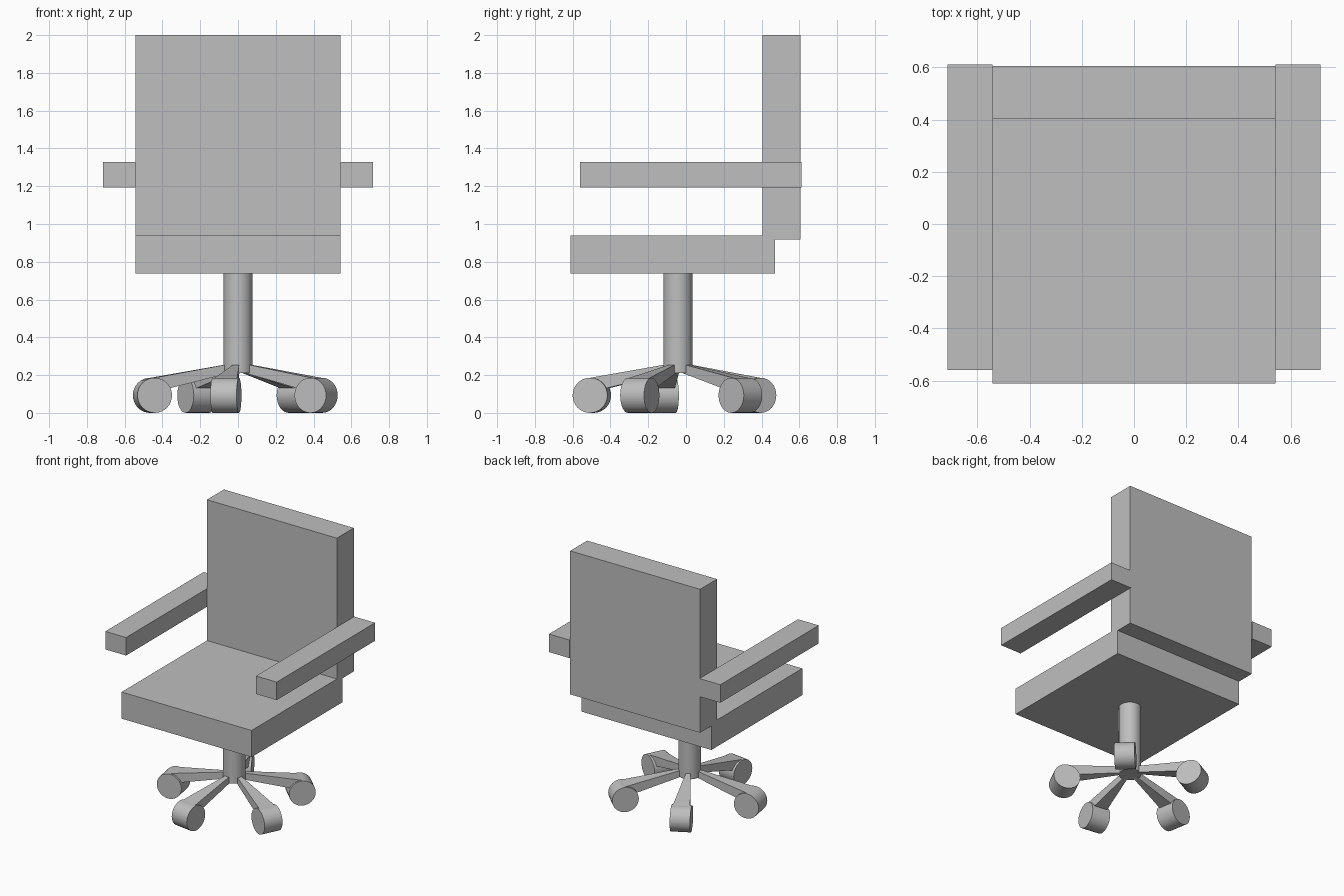
import bpy, bmesh, math
from mathutils import Vector, Matrix

default = bpy.data.objects.get("Cube")
if default:
    bpy.data.objects.remove(default, do_unlink=True)

grey = bpy.data.materials.new("plain grey")
grey.use_nodes = True
colour = (0.52, 0.52, 0.52, 1)
grey.diffuse_color = colour
grey.node_tree.nodes["Principled BSDF"].inputs["Base Color"].default_value = colour

HUB = Vector((0, -0.043, 0))
REACH = 0.46        # hub to caster centre
WHEEL_R = 0.093


def finish(name, bm, smooth=False):
    bmesh.ops.recalc_face_normals(bm, faces=bm.faces)
    mesh = bpy.data.meshes.new(name)
    bm.to_mesh(mesh)
    bm.free()
    mesh.materials.append(grey)
    obj = bpy.data.objects.new(name, mesh)
    bpy.context.collection.objects.link(obj)
    if smooth:
        bpy.ops.object.select_all(action="DESELECT")
        obj.select_set(True)
        bpy.context.view_layer.objects.active = obj
        bpy.ops.object.shade_smooth_by_angle(angle=math.radians(40))
    return obj


def box(name, low, high):
    low, high = Vector(low), Vector(high)
    bm = bmesh.new()
    bmesh.ops.create_cube(bm, size=1, matrix=Matrix.Translation((low + high) / 2)
                          @ Matrix.Diagonal((*(high - low), 1)))
    return finish(name, bm)


def cylinder(name, radius, depth, matrix):
    bm = bmesh.new()
    bmesh.ops.create_cone(bm, cap_ends=True, segments=32, radius1=radius,
                          radius2=radius, depth=depth, matrix=matrix)
    return finish(name, bm, smooth=True)


def tapered_leg(name, matrix):
    # Loft between a slim section at the hub and a broad one at the caster
    bm = bmesh.new()
    rings = []
    for r, half, bottom, top in ((0.03, 0.012, 0.215, 0.262),
                                 (REACH, 0.06, 0.11, 0.186)):
        corners = ((-half, bottom), (half, bottom), (half, top), (-half, top))
        rings.append([bm.verts.new(matrix @ Vector((r, y, z))) for y, z in corners])
    for i in range(4):
        j = (i + 1) % 4
        bm.faces.new((rings[0][i], rings[0][j], rings[1][j], rings[1][i]))
    for ring in rings:
        bm.faces.new(ring)
    return finish(name, bm)


# Seat, backrest and arms
box("seat", (-0.542, -0.612, 0.737), (0.542, 0.472, 0.938))
box("backrest", (-0.542, 0.404, 0.918), (0.542, 0.606, 2.0))
for side, sign in (("left", 1), ("right", -1)):
    xs = sorted((sign * 0.542, sign * 0.715))
    box(side + "_armrest", (xs[0], -0.56, 1.193), (xs[1], 0.612, 1.329))

# Central column
cylinder("column", 0.077, 0.53, Matrix.Translation(HUB + Vector((0, 0, 0.475))))

# Five legs, each ending in a caster whose axle is square to the leg
for i in range(5):
    spin = Matrix.Translation(HUB) @ Matrix.Rotation(math.radians(46 + 72 * i), 4, "Z")
    tapered_leg(f"leg_{i + 1}", spin)
    axle = Matrix.Translation((REACH, 0, WHEEL_R)) @ Matrix.Rotation(math.pi / 2, 4, "X")
    cylinder(f"caster_{i + 1}", WHEEL_R, 0.14, spin @ axle)
